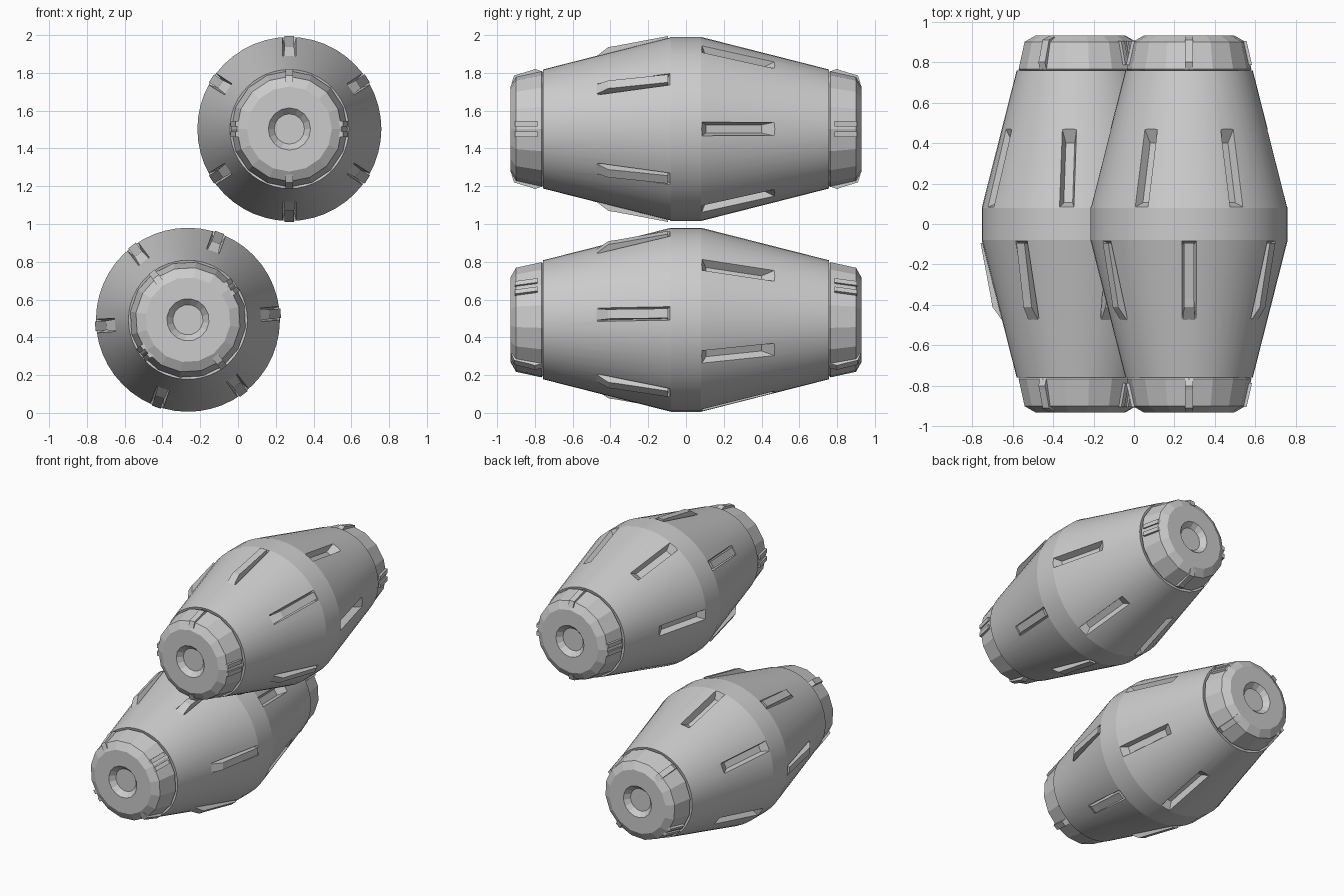
import bpy, bmesh
from math import cos, sin, radians, pi

if "Cube" in bpy.data.objects:
    bpy.data.objects.remove(bpy.data.objects["Cube"])


def surf(y):
    # outer radius of the barrel wall at distance y from the middle
    return 0.487 - max(0, abs(y) - 0.08) * 0.252


def place(r, w, y, a):
    # radius r, sideways offset w, at angle a around the y axis
    return (r * cos(a) - w * sin(a), y, r * sin(a) + w * cos(a))


def lathe(bm, profile, n, phase=0.0):
    rings = [[bm.verts.new(place(r, 0, y, phase + 2 * pi * i / n)) for i in range(n)]
             for y, r in profile]
    for a, b in zip(rings, rings[1:]):
        for i in range(n):
            j = (i + 1) % n
            bm.faces.new((a[i], a[j], b[j], b[i]))
    bm.faces.new(rings[0])
    bm.faces.new(rings[-1])


def prism(bm, pts, deg, side=0.0):
    # solid from side outline points (y, radius, half width)
    a = radians(deg)
    lo = [bm.verts.new(place(r, side - w, y, a)) for y, r, w in pts]
    hi = [bm.verts.new(place(r, side + w, y, a)) for y, r, w in pts]
    n = len(pts)
    bm.faces.new(lo)
    bm.faces.new(hi)
    for i in range(n):
        j = (i + 1) % n
        bm.faces.new((lo[i], lo[j], hi[j], hi[i]))


def finish(bm, name, loc):
    bmesh.ops.recalc_face_normals(bm, faces=bm.faces)
    me = bpy.data.meshes.new(name)
    bm.to_mesh(me)
    bm.free()
    ob = bpy.data.objects.new(name, me)
    ob.location = loc
    bpy.context.collection.objects.link(ob)
    return ob


def barrel(name, loc, turn):
    front = [a + turn for a in (90, 33, -33, -90, -147, 147)]
    back = [a + turn for a in (0, 61, 119, 180, 241, 299)]

    # tapered shell
    half = [(0.745, 0.27), (0.757, 0.315), (0.08, 0.487)]
    prof = [(-y, r) for y, r in half] + [(y, r) for y, r in reversed(half)]
    bm = bmesh.new()
    lathe(bm, prof, 48, radians(turn))
    shell = finish(bm, name + "_shell", loc)

    # slots with sloping walls
    bm = bmesh.new()
    for s, angles in ((-1, front), (1, back)):
        for a in angles:
            prism(bm, [(s * 0.105, surf(0.105) - 0.05, 0.022),
                       (s * 0.40, surf(0.40) - 0.05, 0.022),
                       (s * 0.50, surf(0.50) + 0.02, 0.042),
                       (s * 0.075, surf(0.075) + 0.02, 0.042)], a)
    cutter = finish(bm, name + "_slot_cutter", loc)
    cutter.hide_render = True
    mod = shell.modifiers.new("slots", 'BOOLEAN')
    mod.operation = 'DIFFERENCE'
    mod.solver = 'EXACT'
    mod.object = cutter
    dg = bpy.context.evaluated_depsgraph_get()
    shell_mesh = bpy.data.meshes.new_from_object(shell.evaluated_get(dg))
    shell.modifiers.clear()
    shell.data = shell_mesh
    bpy.data.objects.remove(cutter)
    bpy.ops.object.select_all(action='DESELECT')
    shell.select_set(True)
    bpy.context.view_layer.objects.active = shell
    bpy.ops.object.shade_smooth_by_angle(angle=radians(10))

    # raised bars in the front slots
    bm = bmesh.new()
    for a in front:
        prism(bm, [(-0.095, 0.43, 0.025), (-0.095, 0.492, 0.025), (-0.37, 0.440, 0.025),
                   (-0.41, 0.434, 0.025), (-0.475, 0.385, 0.030), (-0.44, 0.35, 0.025)], a)
    finish(bm, name + "_slot_bars", loc)

    for s, end in ((-1, "front"), (1, "back")):
        # faceted end cap with a dished centre
        bm = bmesh.new()
        lathe(bm, [(s * y, r) for y, r in ((0.74, 0.285), (0.765, 0.308), (0.90, 0.278),
                                          (0.93, 0.225), (0.93, 0.112), (0.895, 0.08))],
              16, radians(turn))
        finish(bm, name + "_" + end + "_cap", loc)

        # single clips and paired clips around the cap
        bm = bmesh.new()
        for a in (90, 270):
            prism(bm, [(s * y, r, 0.02) for y, r in ((0.76, 0.26), (0.765, 0.306), (0.80, 0.318),
                                                     (0.82, 0.310), (0.91, 0.283), (0.925, 0.24))],
                  a + turn)
        for a in (0, 180):
            for w in (-0.028, 0.028):
                prism(bm, [(s * y, r, 0.014) for y, r in ((0.785, 0.26), (0.785, 0.311),
                                                          (0.905, 0.284), (0.905, 0.24))],
                      a + turn, w)
        finish(bm, name + "_" + end + "_clips", loc)


barrel("upper_barrel", (0.272, 0, 1.503), 0)
barrel("lower_barrel", (-0.265, 0, 0.493), 37)
